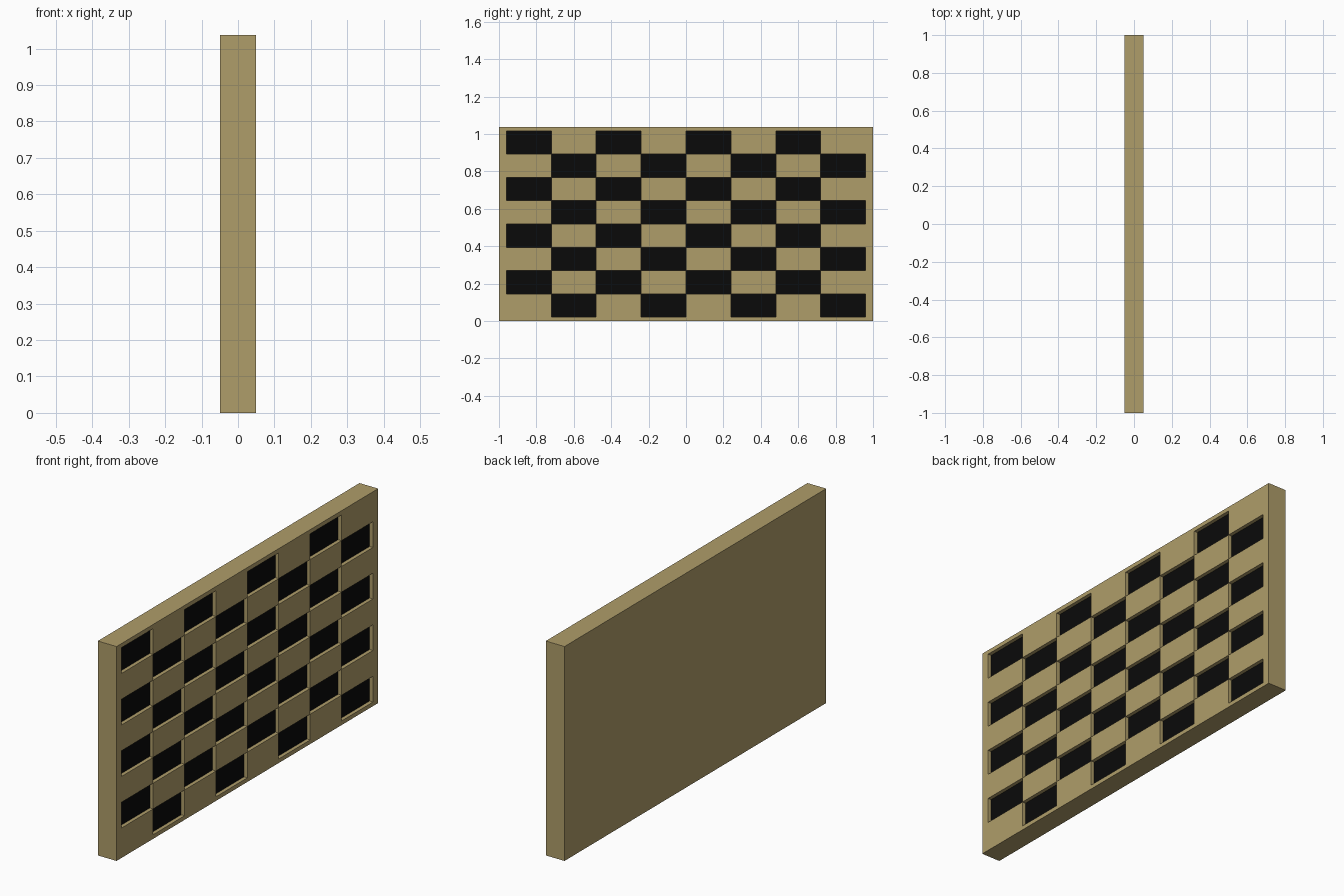
import bpy
import bmesh

if "Cube" in bpy.data.objects:
    bpy.data.objects.remove(bpy.data.objects["Cube"])

HALF_X, HALF_Y, HEIGHT = 0.05, 1.0, 1.037
COLS, ROWS, CELL_Y, CELL_Z = 8, 8, 0.24, 0.1246
MARGIN_Z, DEPTH = 0.02, 0.018


def material(name, rgb):
    mat = bpy.data.materials.new(name)
    mat.diffuse_color = (*rgb, 1.0)
    mat.use_nodes = True
    mat.node_tree.nodes["Principled BSDF"].inputs["Base Color"].default_value = mat.diffuse_color
    return mat


# Grid lines of the front: outer border plus the checker cells
ys = [-HALF_Y] + [-0.96 + CELL_Y * i for i in range(COLS + 1)] + [HALF_Y]
zs = [0.0] + [MARGIN_Z + CELL_Z * j for j in range(ROWS + 1)] + [HEIGHT]

bm = bmesh.new()
front = [[bm.verts.new((HALF_X, y, z)) for z in zs] for y in ys]
pockets = []
for i in range(len(ys) - 1):
    for j in range(len(zs) - 1):
        face = bm.faces.new((front[i][j], front[i + 1][j],
                             front[i + 1][j + 1], front[i][j + 1]))
        if 1 <= i <= COLS and 1 <= j <= ROWS and (i + j) % 2 == 1:
            pockets.append(face)

# Plain back and four edge faces, sharing the border of the front
bottom = [col[0] for col in front]
top = [col[-1] for col in front]
left, right = front[0], front[-1]
b00, b10, b11, b01 = [bm.verts.new((-HALF_X, y, z)) for y, z in
                      ((-1, 0), (1, 0), (1, HEIGHT), (-1, HEIGHT))]
bm.faces.new((b00, b01, b11, b10))
bm.faces.new([b00, b10] + bottom[::-1])
bm.faces.new([b11, b01] + top)
bm.faces.new([b01, b00] + left)
bm.faces.new([b10, b11] + right[::-1])

# Sunken checker pockets with black floors
floors = bmesh.ops.extrude_discrete_faces(bm, faces=pockets)["faces"]
for floor in floors:
    floor.material_index = 1
    for v in floor.verts:
        v.co.x -= DEPTH

mesh = bpy.data.meshes.new("checkered_panel")
bm.to_mesh(mesh)
bm.free()
mesh.materials.append(material("wood", (0.43, 0.337, 0.144)))
mesh.materials.append(material("black", (0.003, 0.003, 0.003)))
panel = bpy.data.objects.new("checkered_panel", mesh)
bpy.context.collection.objects.link(panel)
